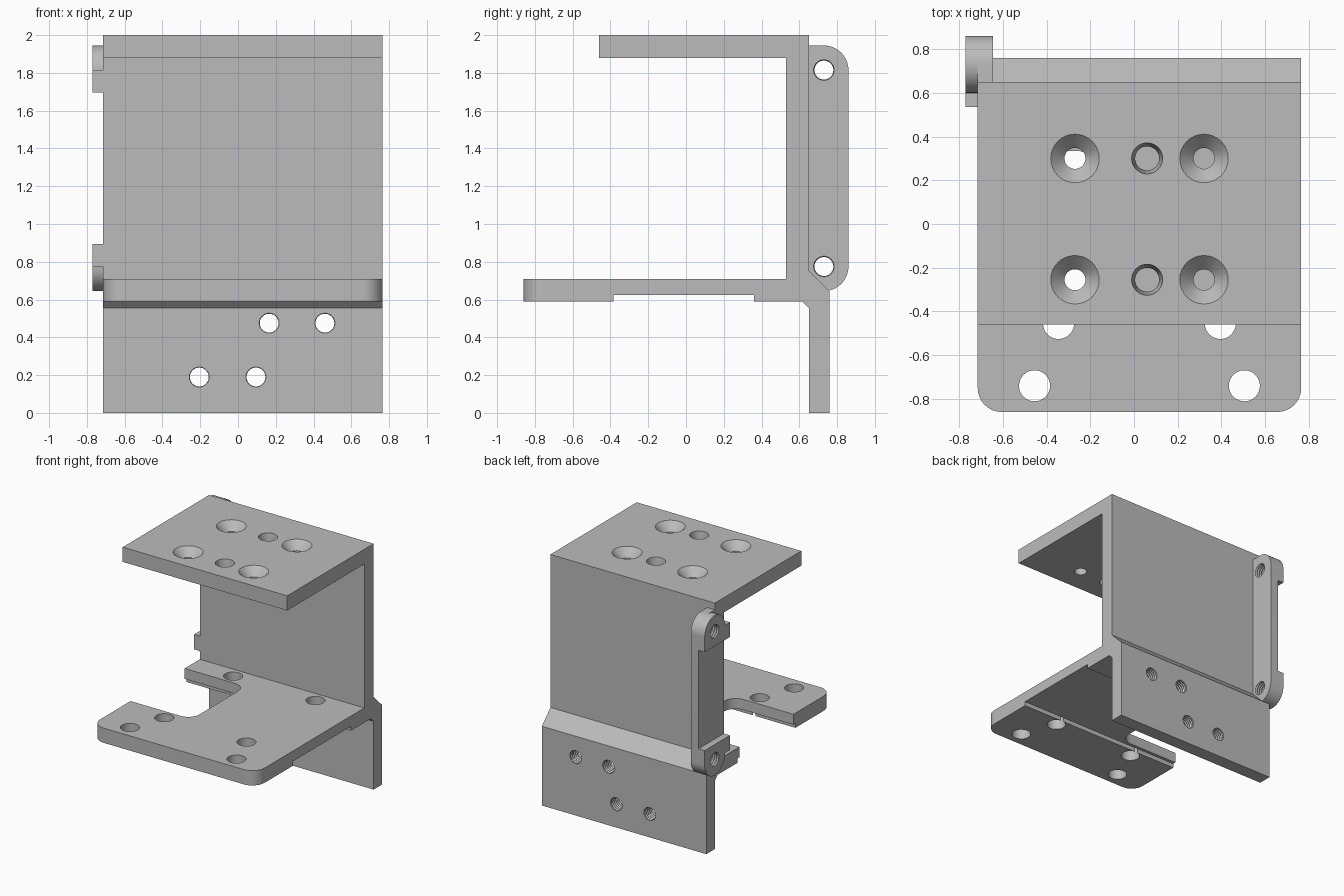
import bpy, bmesh, math
from mathutils import Matrix, Vector

cube = bpy.data.objects.get("Cube")
if cube:
    bpy.data.objects.remove(cube, do_unlink=True)

grey = bpy.data.materials.new("plain grey")
grey.use_nodes = True
grey.diffuse_color = (0.5, 0.5, 0.5, 1)
grey.node_tree.nodes["Principled BSDF"].inputs["Base Color"].default_value = (0.5, 0.5, 0.5, 1)

LEFT, RIGHT = 0.765, -0.715     # side faces of the bracket
SEGMENTS = 32


def finish(bm, name):
    bmesh.ops.recalc_face_normals(bm, faces=bm.faces)
    mesh = bpy.data.meshes.new(name)
    bm.to_mesh(mesh)
    bm.free()
    mesh.materials.append(grey)
    obj = bpy.data.objects.new(name, mesh)
    bpy.context.collection.objects.link(obj)
    return obj


def prism(bm, points, depth):
    """Extrude a closed outline of 3D points along a vector."""
    face = bm.faces.new([bm.verts.new(p) for p in points])
    out = bmesh.ops.extrude_face_region(bm, geom=[face])["geom"]
    bmesh.ops.translate(bm, vec=depth, verts=[v for v in out if isinstance(v, bmesh.types.BMVert)])


def side_prism(bm, outline, x0, x1):
    prism(bm, [(x0, y, z) for y, z in outline], Vector((x1 - x0, 0, 0)))


def arc(cx, cy, r, start, end, n=16):
    angles = [math.radians(start + (end - start) * i / n) for i in range(n + 1)]
    return [(cx + r * math.cos(a), cy + r * math.sin(a)) for a in angles]


def lathe(bm, profile, position, axis):
    """Closed turned solid; profile holds (radius, distance along the axis)."""
    turn = Vector((0, 0, 1)).rotation_difference(Vector(axis)).to_matrix().to_4x4()
    place = Matrix.Translation(position) @ turn
    rings = []
    for r, h in profile:
        rings.append([bm.verts.new(place @ Vector((x, y, h)))
                      for x, y in arc(0, 0, r, 0, 360, SEGMENTS)[:-1]])
    for low, high in zip(rings, rings[1:]):
        for i in range(SEGMENTS):
            j = (i + 1) % SEGMENTS
            bm.faces.new((low[i], low[j], high[j], high[i]))
    bm.faces.new(rings[0])
    bm.faces.new(rings[-1])


def thread(length, pitch=0.02):
    """Zigzag profile of a tapped hole."""
    n = round(length / pitch * 2)
    return [(0.05 if i % 2 else 0.056, i * pitch / 2) for i in range(n + 1)]


def cut(obj, cutter_bm):
    cutter = finish(cutter_bm, "cutter")
    cutter.hide_render = True
    mod = obj.modifiers.new("cut", "BOOLEAN")
    mod.operation, mod.solver, mod.object = "DIFFERENCE", "EXACT", cutter
    bpy.context.view_layer.objects.active = obj
    bpy.ops.object.modifier_apply(modifier=mod.name)
    bpy.data.objects.remove(cutter, do_unlink=True)


def smooth(obj):
    bpy.ops.object.select_all(action="DESELECT")
    obj.select_set(True)
    bpy.context.view_layer.objects.active = obj
    bpy.ops.object.shade_smooth_by_angle(angle=math.radians(25))


# Bracket: top plate, back wall, lower shelf with underside channel, rear leg
bracket_outline = [
    (0.76, 0), (0.76, 0.645), (0.65, 0.755), (0.65, 2), (-0.46, 2), (-0.46, 1.88),
    (0.53, 1.88), (0.53, 0.71), (-0.86, 0.71), (-0.86, 0.59), (-0.385, 0.59),
    (-0.385, 0.625), (0.36, 0.625), (0.36, 0.59), (0.615, 0.59), (0.65, 0.555), (0.65, 0)]
bm = bmesh.new()
side_prism(bm, bracket_outline, RIGHT, LEFT)
corners = [e for e in bm.edges
           if all(v.co.y < -0.8 for v in e.verts) and abs(e.verts[0].co.z - e.verts[1].co.z) > 0.1]
bmesh.ops.bevel(bm, geom=corners, offset=0.11, segments=8, profile=0.5, affect="EDGES")
bracket = finish(bm, "bracket")

holes = bmesh.new()
# Rounded notch in the shelf
notch = [(-0.9, 0.335), (-0.9, -0.36)] + arc(-0.265, -0.26, 0.1, -90, 0, 8) + arc(-0.265, 0.235, 0.1, 0, 90, 8)
prism(holes, [(x, y, 0.5) for x, y in notch], Vector((0, 0, 0.3)))
# Top plate: countersunk and tapered holes
for y in (-0.255, 0.3):
    for x in (-0.27, 0.32):
        lathe(holes, [(0.048, -0.2), (0.048, -0.065), (0.111, 0), (0.111, 0.05)], (x, y, 2), (0, 0, 1))
    lathe(holes, [(0.055, -0.2), (0.055, -0.11), (0.071, 0), (0.071, 0.05)], (0.06, y, 2), (0, 0, 1))
# Shelf through holes
for dx, y in ((0.48, -0.74), (0.37, -0.455), (0.37, 0.43)):
    for side in (-1, 1):
        lathe(holes, [(0.071, 0.5), (0.071, 0.8)], (0.025 + side * dx, y, 0), (0, 0, 1))
# Tapped holes in the leg
for x, z in ((0.165, 0.475), (0.46, 0.475), (-0.205, 0.19), (0.095, 0.19)):
    lathe(holes, thread(0.16), (x, 0.625, z), (0, 1, 0))
cut(bracket, holes)
smooth(bracket)

# Side strip and its two end bosses
MID, PIVOT_Y, LOW, R = 1.295, 0.73, 0.775, 0.13


def flip(outline):
    return [(y, 2 * MID - z) for y, z in reversed(outline)]


low_end = [(0.645, LOW - R)] + arc(PIVOT_Y, LOW, R, -90, 0)
boss = [(0.535, 0.895), (0.535, LOW)] + arc(PIVOT_Y, LOW, R, 180, 360, 24) + [(PIVOT_Y + R, 0.895)]
parts = (("side_strip", low_end + flip(low_end), RIGHT, -0.645),
         ("lower_boss", boss, -0.77, RIGHT),
         ("upper_boss", flip(boss), -0.77, RIGHT))
for name, outline, x0, x1 in parts:
    bm = bmesh.new()
    side_prism(bm, outline, x0, x1)
    part = finish(bm, name)
    tapped = bmesh.new()
    for z in (LOW, 2 * MID - LOW):
        lathe(tapped, thread(0.16), (-0.787, PIVOT_Y, z), (1, 0, 0))
    cut(part, tapped)
    smooth(part)
